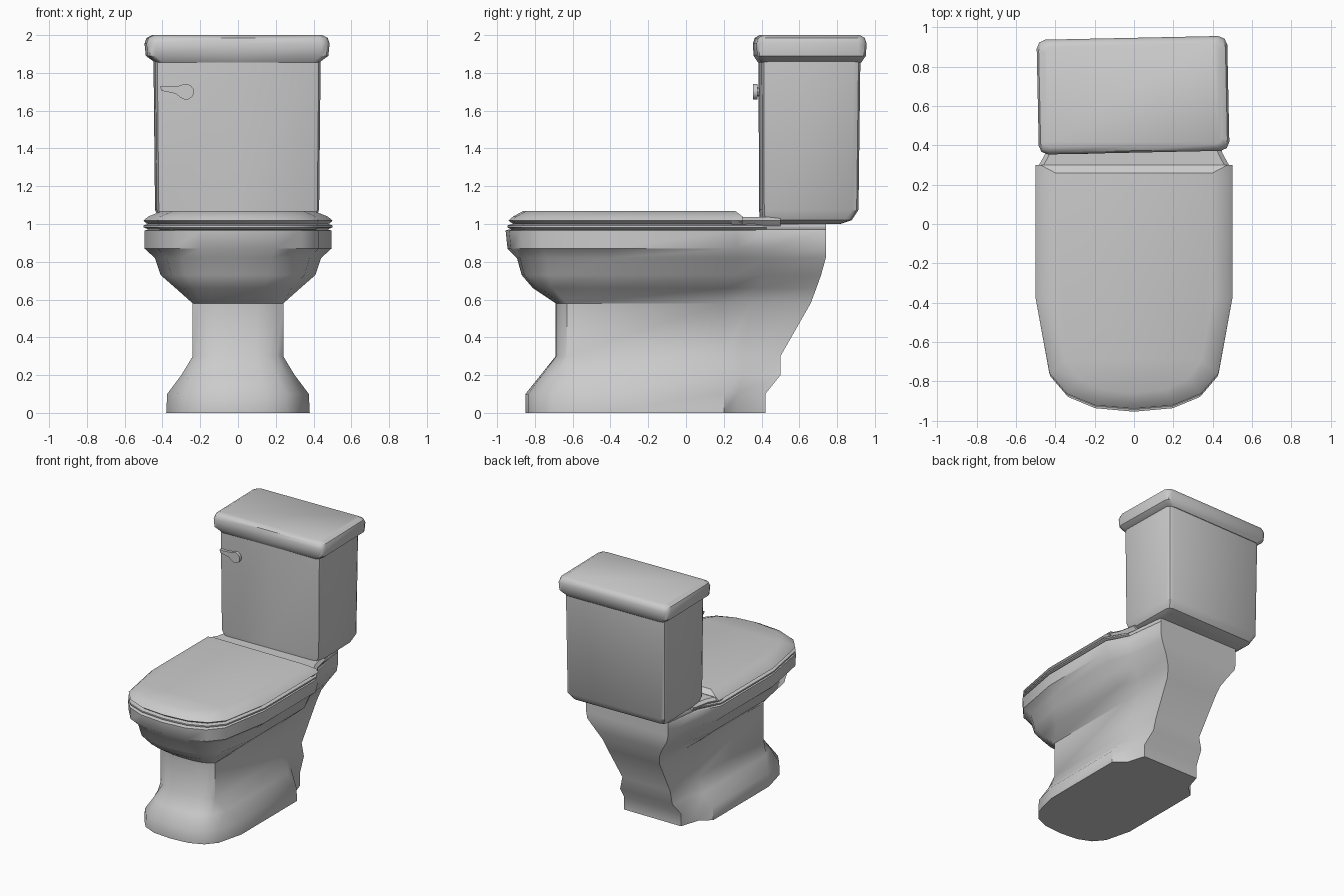
import bpy, bmesh, math
from mathutils import Matrix

if "Cube" in bpy.data.objects:
    bpy.data.objects.remove(bpy.data.objects["Cube"])


def loft(name, rings, angle=32, turn=None):
    """Skin a stack of equal-length rings and cap both ends."""
    bm = bmesh.new()
    rows = [[bm.verts.new(p) for p in ring] for ring in rings]
    n = len(rows[0])
    for a, b in zip(rows, rows[1:]):
        for i in range(n):
            j = (i + 1) % n
            bm.faces.new((a[i], a[j], b[j], b[i]))
    bm.faces.new(rows[0])
    bm.faces.new(rows[-1])
    if turn is not None:
        bm.transform(turn)
    bmesh.ops.recalc_face_normals(bm, faces=bm.faces)
    mesh = bpy.data.meshes.new(name)
    bm.to_mesh(mesh)
    bm.free()
    obj = bpy.data.objects.new(name, mesh)
    bpy.context.collection.objects.link(obj)
    bpy.ops.object.select_all(action='DESELECT')
    obj.select_set(True)
    bpy.context.view_layer.objects.active = obj
    bpy.ops.object.shade_smooth_by_angle(angle=math.radians(angle))
    return obj


def mirrored(half, z):
    """Close a right-hand outline that starts on the centre line."""
    pts = half + [(-x, y) for x, y in reversed(half) if x > 0]
    return [(x, y, z) for x, y in pts]


def bowl_ring(z, w, front, corner, shoulder, side_end, back_w, back):
    half = [(0, front), (.4 * w, front + .1 * corner),
            (.68 * w, front + .42 * corner), (.86 * w, front + corner),
            (w, shoulder), (w, side_end),
            (back_w + .35 * (w - back_w), side_end + .33 * (back - side_end)),
            (back_w, back)]
    return mirrored(half, z)


def box_ring(z, w, y0, y1, c):
    half = [(0, y0), (w - c, y0), (w - .3 * c, y0 + .3 * c), (w, y0 + c),
            (w, y1 - c), (w - .3 * c, y1 - .3 * c), (w - c, y1)]
    return mirrored(half, z)


# Pedestal and bowl: z, width, front, corner, shoulder, side end, back width, back
loft("bowl", [bowl_ring(*s) for s in [
    (0, .38, -.85, .14, -.5, .2, .25, .42),
    (.1, .375, -.85, .14, -.5, .2, .25, .42),
    (.2, .30, -.77, .08, -.58, .2, .23, .5),
    (.3, .24, -.69, .04, -.63, .2, .21, .5),
    (.58, .24, -.69, .04, -.63, .2, .23, .66),
    (.66, .33, -.81, .10, -.5, .22, .25, .69),
    (.73, .41, -.87, .14, -.42, .25, .29, .715),
    (.82, .44, -.895, .16, -.4, .26, .35, .74),
    (.87, .495, -.945, .18, -.38, .27, .36, .74),
    (.965, .495, -.955, .18, -.38, .27, .36, .74),
    (.972, .475, -.935, .17, -.38, .27, .36, .74)]], 40)

# Seat ring with the shelf behind it
loft("seat", [bowl_ring(*s) for s in [
    (.972, .475, -.925, .17, -.38, .27, .36, .74),
    (.982, .50, -.945, .18, -.38, .27, .36, .74),
    (.993, .50, -.945, .18, -.38, .27, .36, .74),
    (1.0, .475, -.92, .17, -.38, .27, .36, .74)]])

# Closed lid
loft("lid", [bowl_ring(*s) for s in [
    (1.0, .475, -.915, .17, -.38, .2, .47, .30),
    (1.018, .50, -.94, .18, -.38, .2, .5, .30),
    (1.04, .475, -.915, .17, -.38, .2, .475, .30),
    (1.07, .40, -.86, .17, -.38, .2, .40, .26)]])

# Hinge block between lid and tank
hinge = [(0, .24), (.5, .24), (.5, .27), (.45, .36), (.42, .5), (0, .5)]
inner = [(x * .95, y) for x, y in hinge]
loft("hinge_block", [[(x, y, z) for x, y in pts + [(-x, y) for x, y in reversed(pts) if x]]
                     for pts, z in ((inner, .99), (hinge, 1.018), (inner, 1.037))])

# Tank and its cover sit slightly twisted on the bowl
twist = Matrix.Translation((-.005, .655, 0)) @ Matrix.Rotation(.021, 4, 'Z') @ Matrix.Translation((0, -.655, 0))
loft("tank", [box_ring(*s) for s in [
    (1.0, .37, .43, .81, .03),
    (1.02, .405, .40, .87, .035),
    (1.075, .43, .395, .905, .035),
    (1.88, .438, .392, .915, .035)]], 32, twist)
loft("tank_cover", [box_ring(*s) for s in [
    (1.855, .43, .39, .92, .03),
    (1.89, .478, .367, .943, .04),
    (1.955, .485, .363, .947, .045),
    (1.985, .475, .373, .937, .045),
    (2.0, .445, .398, .912, .03)]], 40, twist)

# Flush handle: tapered lever ending in a round boss
boss = [(-.275 + .042 * math.cos(a), 1.70 + .042 * math.sin(a))
        for a in [math.radians(-130 + 30 * i) for i in range(9)]]
lever = boss + [(-.31, 1.732), (-.37, 1.727), (-.41, 1.73), (-.408, 1.706), (-.33, 1.69)]
loft("flush_handle", [[(x, y, z) for x, z in lever] for y in (.355, .378)])
loft("handle_stem", [[(-.275 + .025 * math.cos(i * math.pi / 4), y,
                       1.70 + .025 * math.sin(i * math.pi / 4)) for i in range(8)]
                     for y in (.37, .41)])
